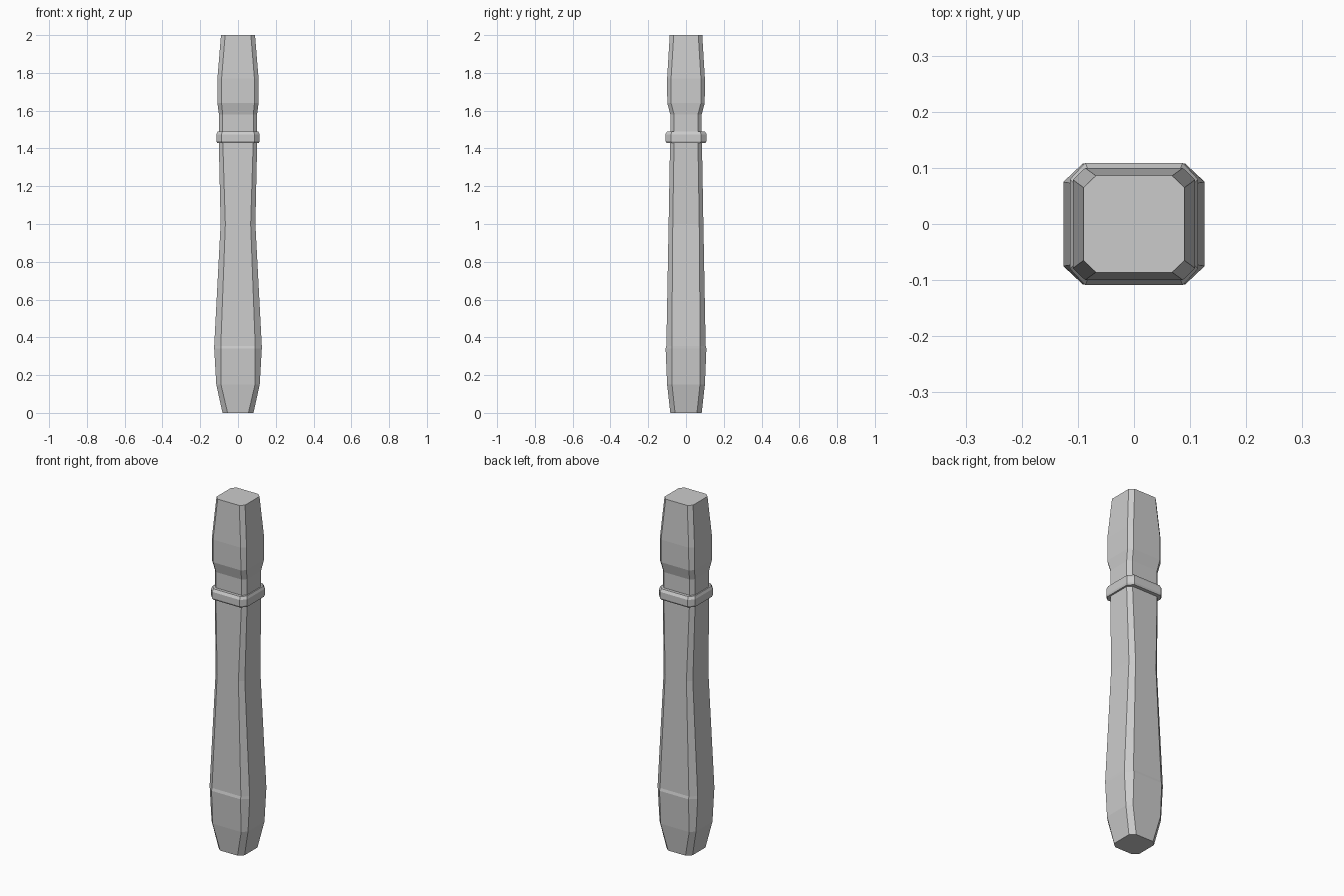
import bpy
import bmesh

cube = bpy.data.objects.get("Cube")
if cube:
    bpy.data.objects.remove(cube, do_unlink=True)

grey = bpy.data.materials.new("plain grey")
grey.use_nodes = True
colour = (0.6, 0.6, 0.6, 1)
grey.diffuse_color = colour
grey.node_tree.nodes["Principled BSDF"].inputs["Base Color"].default_value = colour


def loft(name, sections):
    """Stack chamfered rectangles: (z, half width, half depth, flat x, flat y)."""
    bm = bmesh.new()
    rings = []
    for z, x, y, fx, fy in sections:
        outline = [(x, -fy), (x, fy), (fx, y), (-fx, y),
                   (-x, fy), (-x, -fy), (-fx, -y), (fx, -y)]
        rings.append([bm.verts.new((px, py, z)) for px, py in outline])
    for low, high in zip(rings, rings[1:]):
        for i in range(len(low)):
            j = (i + 1) % len(low)
            bm.faces.new((low[i], low[j], high[j], high[i]))
    bm.faces.new(rings[0][::-1])
    bm.faces.new(rings[-1])
    bmesh.ops.recalc_face_normals(bm, faces=bm.faces)
    mesh = bpy.data.meshes.new(name)
    bm.to_mesh(mesh)
    bm.free()
    mesh.materials.append(grey)
    obj = bpy.data.objects.new(name, mesh)
    bpy.context.collection.objects.link(obj)
    return obj


# Lower shaft: tapered foot, swelling with a small ledge, slim waist
loft("shaft", [
    (0.00, 0.082, 0.083, 0.055, 0.058),
    (0.15, 0.115, 0.100, 0.090, 0.074),
    (0.34, 0.126, 0.108, 0.091, 0.075),
    (0.355, 0.126, 0.104, 0.091, 0.075),
    (1.00, 0.092, 0.092, 0.067, 0.070),
    (1.45, 0.102, 0.084, 0.081, 0.063),
])

# Collar band with a bevelled top edge
loft("collar", [
    (1.43, 0.111, 0.104, 0.085, 0.076),
    (1.44, 0.114, 0.109, 0.087, 0.080),
    (1.475, 0.114, 0.109, 0.087, 0.080),
    (1.49, 0.108, 0.100, 0.083, 0.074),
])

# Upper grip: narrow neck flaring into a tapered head
loft("head", [
    (1.45, 0.101, 0.083, 0.081, 0.063),
    (1.58, 0.101, 0.083, 0.081, 0.063),
    (1.64, 0.109, 0.099, 0.087, 0.079),
    (1.77, 0.109, 0.100, 0.087, 0.079),
    (2.00, 0.090, 0.086, 0.068, 0.065),
])
